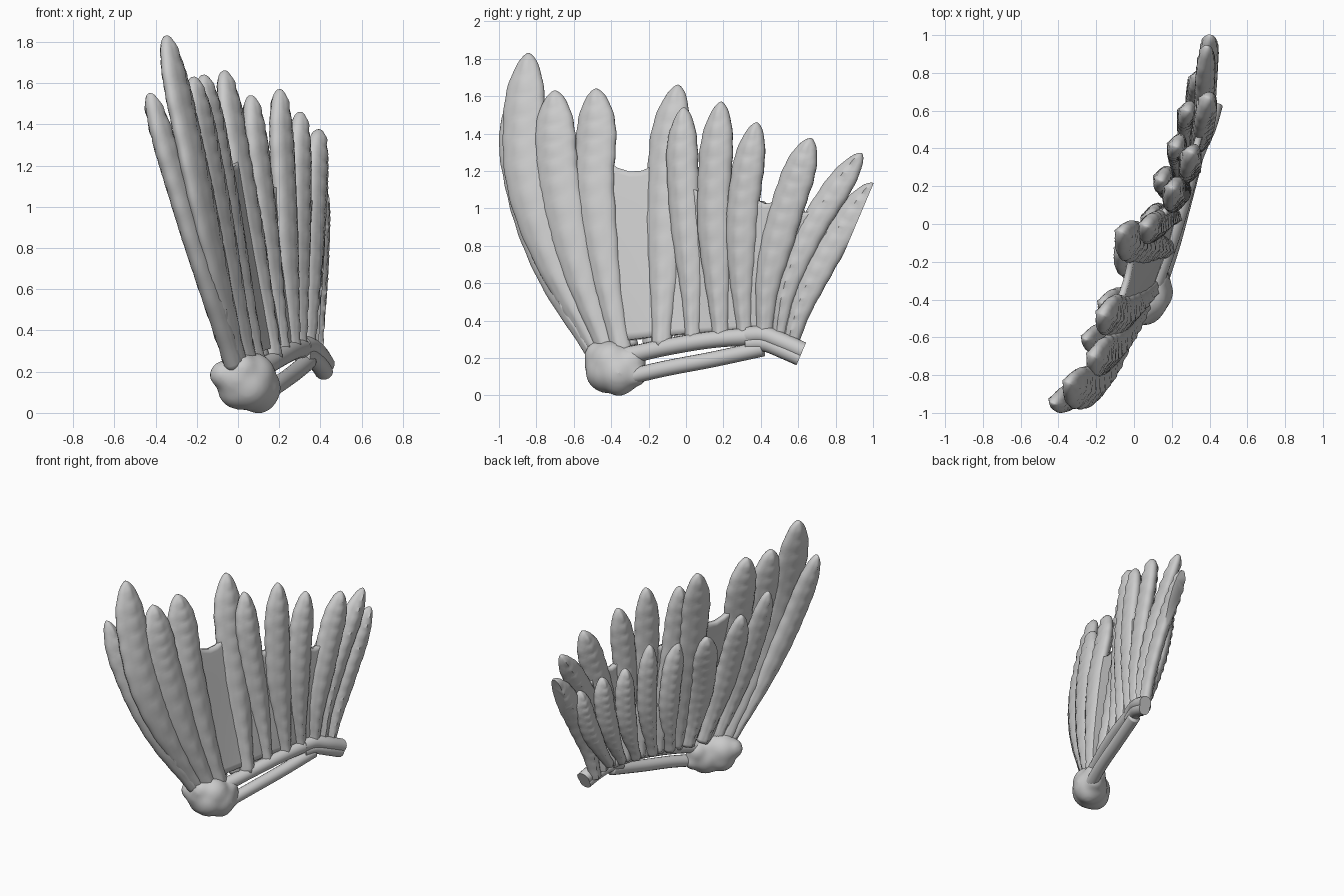
import bpy, bmesh, math
from mathutils import Vector, Matrix

if "Cube" in bpy.data.objects:
    bpy.data.objects.remove(bpy.data.objects["Cube"])

bone_grey = bpy.data.materials.new("soft_grey")
bone_grey.diffuse_color = (0.6, 0.6, 0.6, 1)
bone_grey.use_nodes = True
bone_grey.node_tree.nodes["Principled BSDF"].inputs["Base Color"].default_value = bone_grey.diffuse_color

SPAN = Vector((0.38, 0.925, 0))          # direction in which the wing spreads


def spline(pts, t):
    """Catmull-Rom point at t in 0..1."""
    p = [2 * pts[0] - pts[1]] + pts + [2 * pts[-1] - pts[-2]]
    f = min(t, 0.99999) * (len(pts) - 1)
    i = int(f)
    u = f - i
    a, b, c, d = p[i:i + 4]
    return 0.5 * (2 * b + (c - a) * u + (2 * a - 5 * b + 4 * c - d) * u * u
                  + (3 * b - a - 3 * c + d) * u ** 3)


def finish(bm, name):
    bmesh.ops.recalc_face_normals(bm, faces=bm.faces)
    for f in bm.faces:
        f.smooth = True
    me = bpy.data.meshes.new(name)
    bm.to_mesh(me)
    bm.free()
    me.materials.append(bone_grey)
    ob = bpy.data.objects.new(name, me)
    bpy.context.collection.objects.link(ob)
    bpy.context.view_layer.objects.active = ob
    return ob


def loft(name, pts, size, rings, sides, barbs=0.0, cut=False):
    """Sweep an elliptic section along pts; size(t) gives half width and half thickness."""
    pts = [Vector(p) for p in pts]
    bm = bmesh.new()
    loops = []
    for k in range(rings + 1):
        t = k / rings
        t = 1 - (1 - t) ** 1.3           # closer rings toward the rounded tip
        c = spline(pts, t)
        tan = (spline(pts, min(1, t + .01)) - spline(pts, max(0, t - .01))).normalized()
        ref = SPAN if barbs else Vector((0, 0, 1))
        w = (ref - tan * ref.dot(tan)).normalized()
        n = tan.cross(w)
        hw, ht = size(t)
        loop = []
        for j in range(sides):
            a = 2 * math.pi * j / sides
            ca, sa = math.cos(a), math.sin(a)
            # raised central shaft and slanted barb ripples
            wave = math.sin(75 * t - 5 * abs(ca)) * barbs * abs(sa) * min(1, hw / .06)
            shaft = barbs * 2.5 * math.exp(-(ca / .22) ** 2) * min(1, hw / .05)
            off = ht * sa + math.copysign(wave + shaft, sa) * (abs(sa) > .01)
            edge = hw * ca * (1 + barbs * 5 * math.sin(60 * t))
            loop.append(bm.verts.new(c + w * edge + n * off))
        loops.append(loop)
    for A, B in zip(loops, loops[1:]):
        for j in range(sides):
            m = (j + 1) % sides
            bm.faces.new((A[j], A[m], B[m], B[j]))
    bm.faces.new(loops[0])
    bm.faces.new(loops[-1])
    if cut:   # slanted flat rear edge of the wing
        r = bmesh.ops.bisect_plane(bm, geom=bm.verts[:] + bm.edges[:] + bm.faces[:],
                                   plane_co=(0, .59, .16), plane_no=(0, .92, -.39),
                                   clear_outer=True)
        edges = [e for e in r["geom_cut"] if isinstance(e, bmesh.types.BMEdge)]
        if edges:
            bmesh.ops.holes_fill(bm, edges=edges, sides=0)
    ob = finish(bm, name)
    if cut:
        ob.select_set(True)
        bpy.ops.object.shade_smooth_by_angle(angle=math.radians(50))
        ob.select_set(False)
    return ob


def path(x0, x1, yz):
    z0, z1 = yz[0][1], yz[-1][1]
    return [Vector((x0 + (x1 - x0) * (z - z0) / (z1 - z0), y, z)) for y, z in yz]


def feather(name, x0, x1, yz, width, thick=.1, cut=False):
    def size(t):
        grow = min(1, t / .5)
        grow = .5 + .5 * grow * grow * (3 - 2 * grow)
        tip = max(0, (t - .74) / .26)
        tip = max(.04, (1 - tip ** 2) ** .62 if tip < 1 else 0)
        return width / 2 * grow * tip, thick / 2 * (.6 + .4 * grow) * tip ** .55
    loft(name, path(x0, x1, yz), size, 64, 20, barbs=.004, cut=cut)


# Long flight feathers: root x, tip x, (y, z) path, width
LONG = [
    (-.02, -.43, [(-.49, .22), (-.70, .58), (-.84, .95), (-.91, 1.25), (-.95, 1.55)], .17),
    (.00, -.35, [(-.46, .22), (-.72, .72), (-.85, 1.15), (-.865, 1.5), (-.84, 1.83)], .24),
    (.05, -.22, [(-.41, .22), (-.57, .65), (-.67, 1.08), (-.70, 1.36), (-.70, 1.63)], .24),
    (.09, -.17, [(-.34, .22), (-.43, .65), (-.49, 1.08), (-.48, 1.38), (-.48, 1.64)], .23),
    (.17, -.07, [(-.13, .26), (-.12, .62), (-.11, 1.02), (-.09, 1.36), (-.04, 1.66)], .22),
    (.21, .06, [(.04, .28), (.03, .6), (.00, .95), (-.02, 1.27), (-.01, 1.54)], .18),
    (.26, .20, [(.19, .29), (.17, .6), (.15, .95), (.16, 1.28), (.19, 1.57)], .19),
    (.29, .30, [(.32, .30), (.30, .6), (.30, .92), (.33, 1.2), (.38, 1.46)], .18),
    (.33, .39, [(.42, .30), (.44, .6), (.51, .9), (.59, 1.15), (.67, 1.375)], .19),
    (.35, .385, [(.49, .28), (.54, .57), (.65, .85), (.79, 1.08), (.94, 1.295)], .16),
    (.37, .40, [(.55, .24), (.62, .48), (.73, .72), (.87, .94), (1.0, 1.135)], .17),
]
for i, (x0, x1, yz, w) in enumerate(LONG):
    feather(f"long_feather_{i + 1}", x0, x1, yz, w, cut=(i > 8),
            thick=.085 if i > 8 else .1)

# Thin web joining the long feathers, dipping in a valley between each pair
bm = bmesh.new()
paths = [path(*f[:3]) for f in LONG]
STEPS, ROWS = 6, 24
grid = []
for s in range((len(paths) - 1) * STEPS + 1):
    i = min(s // STEPS, len(paths) - 2)
    u = s / STEPS - i
    top = .68 * (1 - .11 * math.sin(math.pi * u))
    col = []
    for k in range(ROWS + 1):
        t = .04 + (top - .04) * k / ROWS
        col.append(bm.verts.new(spline(paths[i], t).lerp(spline(paths[i + 1], t), u)))
    grid.append(col)
for A, B in zip(grid, grid[1:]):
    for k in range(ROWS):
        bm.faces.new((A[k], B[k], B[k + 1], A[k + 1]))
web = finish(bm, "feather_web")
shell = web.modifiers.new("thickness", 'SOLIDIFY')
shell.thickness = .035
shell.offset = 0

# Short covert feathers on the inner face: root y, tip (x, y, z), width
SHORT = [
    (-.42, (-.26, -.61, 1.36), .17),
    (-.30, (-.17, -.42, 1.23), .19),
    (-.18, (-.08, -.13, 1.15), .20),
    (-.03, (.07, .00, 1.13), .16),
    (.11, (.14, .23, 1.17), .15),
    (.25, (.22, .41, 1.04), .15),
    (.37, (.28, .60, 1.03), .15),
    (.47, (.34, .78, .98), .14),
]
for i, (y0, (x1, y1, z1), w) in enumerate(SHORT):
    z0 = .25 + .08 * (y0 + .4)
    bow = .05 * (1 if y0 < -.1 else -1)
    yz = []
    for k in range(5):
        t = k / 4
        yz.append((y0 + (y1 - y0) * t - bow * math.sin(math.pi * t), z0 + (z1 - z0) * t))
    feather(f"short_feather_{i + 1}", .165 + .31 * y0, x1, yz, w, thick=.085)


# Twin arm bones, with the flattened elbow piece at the rear
def round_size(r, flare=.2):
    return lambda t: (r * (1 + flare * (2 * t - 1) ** 4),) * 2


loft("upper_arm_bone", [(.09, -.36, .20), (.18, -.12, .255), (.26, .14, .298), (.33, .42, .32)],
     round_size(.045), 30, 16)
loft("lower_arm_bone", [(.12, -.36, .085), (.20, -.12, .142), (.27, .14, .192), (.34, .41, .25)],
     round_size(.042, 0), 30, 16)
# two parallel ridges form the elbow
for name, dz, r in (("elbow_upper_ridge", .022, .048), ("elbow_lower_ridge", -.022, .044)):
    loft(name, [(.31, .33, .30 + dz), (.345, .42, .30 + dz), (.39, .52, .262 + dz),
                (.43, .66, .20 + dz)], round_size(r, 0), 24, 16, cut=True)

# Rounded shoulder joint fused from overlapping balls
bm = bmesh.new()
for x, y, z, r in [(.0, -.43, .17, .115), (.09, -.36, .12, .12), (.07, -.40, .18, .115),
                   (-.07, -.46, .185, .07), (.10, -.36, .09, .095), (.0, -.42, .115, .10),
                   (.02, -.46, .21, .085), (.11, -.29, .18, .08), (.13, -.27, .11, .065),
                   (.05, -.42, .13, .12)]:
    bmesh.ops.create_icosphere(bm, subdivisions=3, radius=r,
                               matrix=Matrix.Translation((x, y, z)))
joint = finish(bm, "shoulder_joint")
fuse = joint.modifiers.new("fuse", 'REMESH')
fuse.mode = 'VOXEL'
fuse.voxel_size = .015
fuse.use_smooth_shade = True
soften = joint.modifiers.new("soften", 'SMOOTH')
soften.factor = .5
soften.iterations = 14
